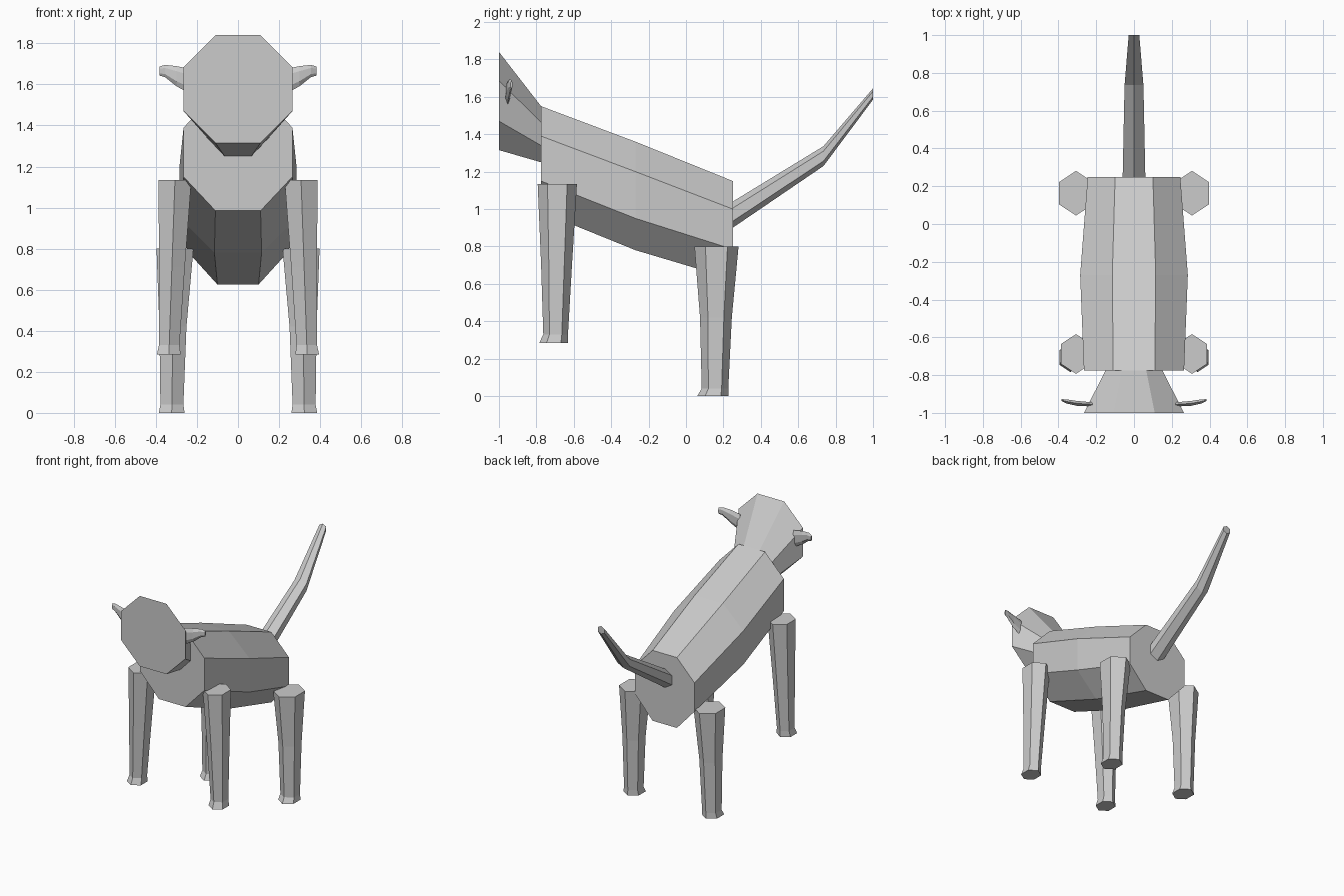
import bpy, bmesh, math

cube = bpy.data.objects.get("Cube")
if cube:
    bpy.data.objects.remove(cube)

grey = bpy.data.materials.new("plain_grey")
grey.use_nodes = True
grey.diffuse_color = (0.6, 0.6, 0.6, 1)
grey.node_tree.nodes["Principled BSDF"].inputs["Base Color"].default_value = (0.6, 0.6, 0.6, 1)


def loft(name, rings):
    """Flat-shaded skin through a row of rings, capped at both ends."""
    bm = bmesh.new()
    rows = [[bm.verts.new(p) for p in ring] for ring in rings]
    n = len(rows[0])
    for a, b in zip(rows, rows[1:]):
        for i in range(n):
            j = (i + 1) % n
            bm.faces.new((a[i], a[j], b[j], b[i]))
    bm.faces.new(rows[0])
    bm.faces.new(rows[-1])
    bmesh.ops.recalc_face_normals(bm, faces=bm.faces)
    mesh = bpy.data.meshes.new(name)
    bm.to_mesh(mesh)
    bm.free()
    mesh.materials.append(grey)
    obj = bpy.data.objects.new(name, mesh)
    bpy.context.collection.objects.link(obj)
    return obj


def octagon(y, half, flat, top, upper, lower, bottom):
    """Eight-sided section, upright in the xz plane."""
    right = [(flat, y, top), (half, y, upper), (half, y, lower), (flat, y, bottom)]
    return right + [(-x, yy, z) for x, yy, z in reversed(right)]


def hexagon():
    """Unit hexagon with points at +v and -v, reaching 1 in u and v."""
    for i in range(6):
        a = math.radians(60 * i + 30)
        yield math.cos(a) / math.cos(math.pi / 6), math.sin(a)


# Body and head
loft("body", [octagon(-0.775, 0.265, 0.11, 1.55, 1.39, 1.15, 0.985),
              octagon(-0.27, 0.285, 0.115, 1.36, 1.20, 0.95, 0.78),
              octagon(0.25, 0.245, 0.10, 1.15, 1.0, 0.785, 0.625)])
loft("head", [octagon(-1.0, 0.265, 0.11, 1.84, 1.685, 1.47, 1.315),
              octagon(-0.775, 0.15, 0.065, 1.55, 1.465, 1.34, 1.25)])

# Tail: y, z, half width, half height
tail = [(0.25, 0.97, 0.06, 0.07), (0.735, 1.283, 0.05, 0.053), (1.0, 1.615, 0.028, 0.03)]
loft("tail", [[(u * w, y, z + v * h) for u, v in hexagon()] for y, z, w, h in tail])

# Leg sections: x, y, z, half width, half depth
front_leg = [(0.307, -0.688, 1.135, 0.08, 0.105), (0.322, -0.692, 0.71, 0.063, 0.083),
             (0.335, -0.697, 0.33, 0.05, 0.066), (0.337, -0.707, 0.285, 0.058, 0.077)]
back_leg = [(0.307, 0.163, 0.80, 0.09, 0.118), (0.317, 0.16, 0.42, 0.066, 0.085),
            (0.322, 0.155, 0.04, 0.056, 0.071), (0.323, 0.144, 0.0, 0.063, 0.084)]
# Ear sections: x, y, z, half height, half thickness
ear = [(0.22, -0.955, 1.61, 0.062, 0.011), (0.30, -0.95, 1.64, 0.049, 0.013),
       (0.355, -0.94, 1.665, 0.03, 0.011), (0.383, -0.932, 1.665, 0.022, 0.005)]

for side, s in (("left", 1), ("right", -1)):
    for part, rows in (("front_leg", front_leg), ("back_leg", back_leg)):
        loft(f"{side}_{part}", [[(s * (x + u * w), y + v * d, z) for u, v in hexagon()]
                                for x, y, z, w, d in rows])
    loft(f"{side}_ear", [[(s * x, y + u * t, z + v * h) for u, v in hexagon()]
                         for x, y, z, h, t in ear])
